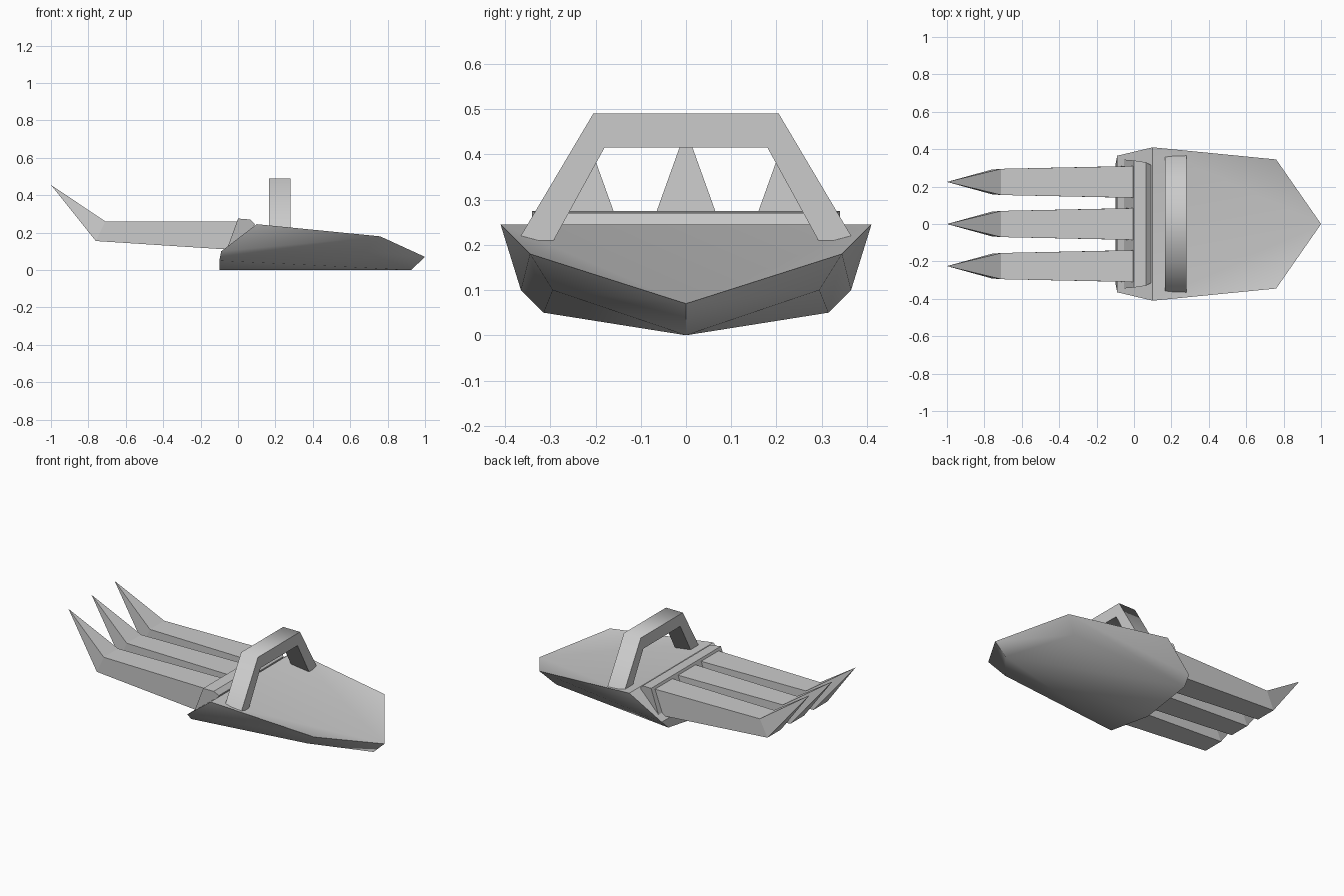
import bpy
import bmesh
import math

old = bpy.data.objects.get("Cube")
if old:
    bpy.data.objects.remove(old)

grey = bpy.data.materials.new("light_grey")
grey.use_nodes = True
COLOUR = (0.6, 0.6, 0.6, 1)
grey.diffuse_color = COLOUR
grey.node_tree.nodes["Principled BSDF"].inputs["Base Color"].default_value = COLOUR


def make(name, verts, faces, smooth=None):
    """Mesh object with outward normals and optional smoothing angle."""
    mesh = bpy.data.meshes.new(name)
    bm = bmesh.new()
    vs = [bm.verts.new(v) for v in verts]
    for f in faces:
        bm.faces.new([vs[i] for i in f])
    bmesh.ops.recalc_face_normals(bm, faces=bm.faces)
    bm.to_mesh(mesh)
    bm.free()
    mesh.materials.append(grey)
    obj = bpy.data.objects.new(name, mesh)
    bpy.context.collection.objects.link(obj)
    if smooth:
        bpy.ops.object.select_all(action='DESELECT')
        bpy.context.view_layer.objects.active = obj
        obj.select_set(True)
        bpy.ops.object.shade_smooth_by_angle(angle=math.radians(smooth))
    return obj


def loft(name, side_a, side_b, smooth=None):
    """Solid between two matching outlines."""
    n = len(side_a)
    faces = [range(n), range(n, 2 * n)]
    faces += [(i, (i + 1) % n, n + (i + 1) % n, n + i) for i in range(n)]
    return make(name, side_a + side_b, faces, smooth)


# Hull: centre line points, then side points mirrored in y
centre = [(1, 0, 0.07), (0.925, 0, 0), (-0.1, 0, 0)]
half = [(0.1, 0.41, 0.245), (0.76, 0.345, 0.18), (0.68, 0.295, 0.1),
        (-0.09, 0.365, 0.1), (-0.1, 0.315, 0.05)]
tip, keel, stern = 0, 1, 2
hull_faces = []
for s in (3, 8):
    brow, shoulder, cheek, hip, heel = range(s, s + 5)
    hull_faces += [(tip, shoulder, brow), (brow, shoulder, hip),
                   (shoulder, cheek, heel, hip), (tip, keel, cheek, shoulder),
                   (keel, heel, cheek), (keel, stern, heel)]
hull_faces += [(tip, 3, 8), (3, 6, 11, 8), (6, 7, 2, 12, 11)]
make("hull", centre + half + [(x, -y, z) for x, y, z in half], hull_faces, 30)

# Handle: arch outline extruded along x
arch = [(0.377, 0.2), (0.205, 0.49), (-0.205, 0.49), (-0.377, 0.2),
        (-0.298, 0.2), (-0.18, 0.415), (0.18, 0.415), (0.298, 0.2)]
loft("handle", [(0.165, y, z) for y, z in arch],
     [(0.28, y, z) for y, z in arch], 62)

# Claw mount: bar lying on the sloped rear of the hull
bar = [(-0.06, 0.345, 0.11), (0, 0.34, 0.275), (0.065, 0.33, 0.27),
       (0.09, 0.315, 0.245), (0.07, 0.315, 0.2)]
loft("claw_mount", bar, [(x, -y, z) for x, y, z in bar])

# Claws: tapered box blades ending in an upturned point
blade = [(-0.71, 0.07, 0.26), (0.01, 0.085, 0.26), (-0.06, 0.084, 0.11),
         (-0.76, 0.066, 0.155)]
for name, cy in (("left", -0.225), ("middle", 0), ("right", 0.225)):
    verts = [(x, cy + y, z) for x, y, z in blade]
    verts += [(x, cy - y, z) for x, y, z in blade] + [(-1, cy, 0.455)]
    make(name + "_claw", verts,
         [(0, 1, 2, 3), (4, 5, 6, 7), (0, 1, 5, 4), (1, 2, 6, 5),
          (2, 3, 7, 6), (0, 4, 8), (3, 7, 8), (0, 3, 8), (4, 7, 8)])
